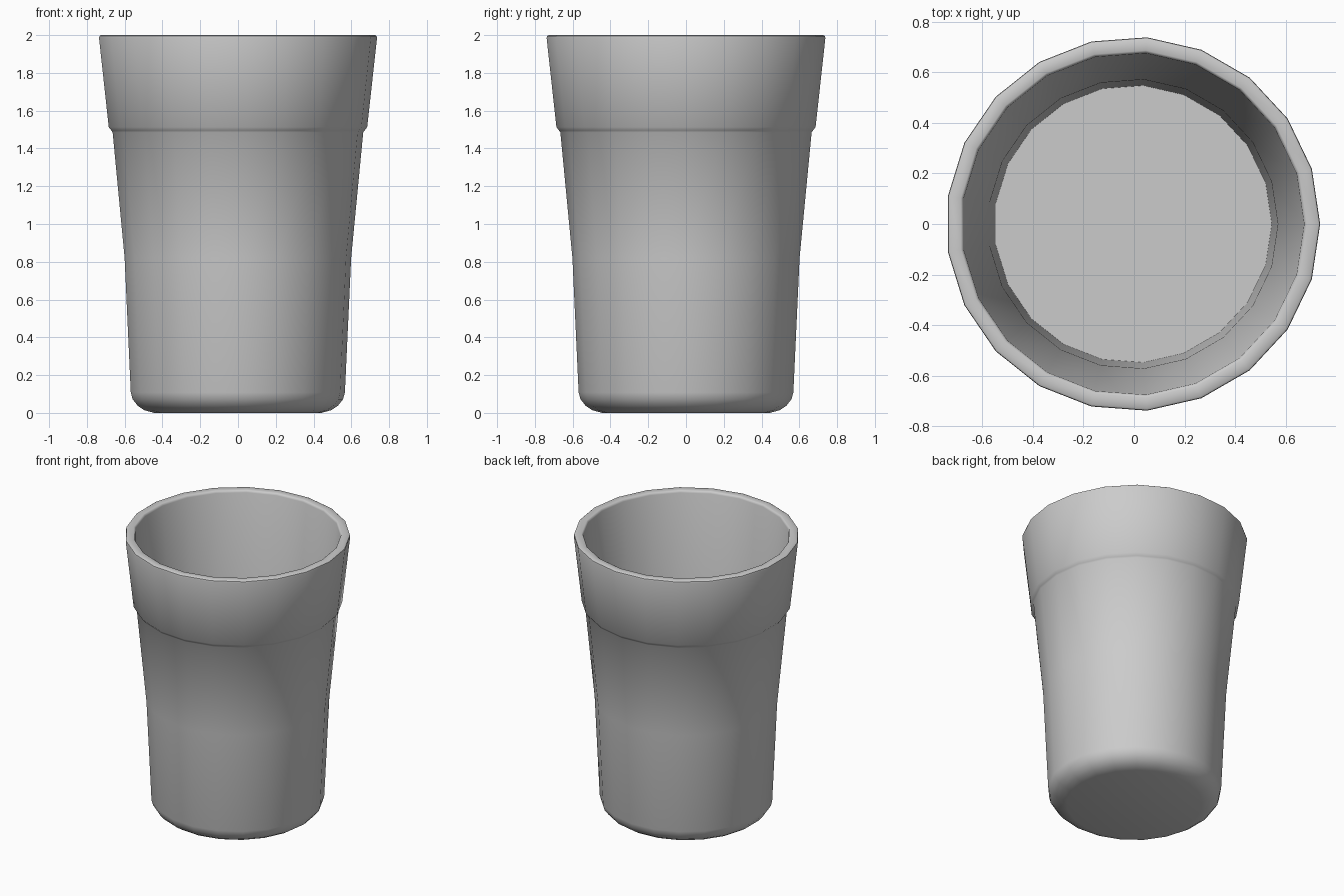
import bpy, bmesh
from math import cos, sin, tau

if "Cube" in bpy.data.objects:
    bpy.data.objects.remove(bpy.data.objects["Cube"])

SIDES = 21
SHIFT = -0.004  # recentres the odd-sided outline on x = 0

# Half profile (radius, height): underside, outer wall, rim, inner wall, inner floor
PROFILE = [
    (0.445, 0.0), (0.497, 0.014), (0.533, 0.038), (0.56, 0.072), (0.57, 0.108),
    (0.603, 0.82), (0.667, 1.485), (0.674, 1.495), (0.688, 1.513),
    (0.74, 1.985), (0.738, 1.995), (0.73, 2.0),
    (0.688, 2.0), (0.681, 1.996), (0.677, 1.985),
    (0.573, 0.82), (0.549, 0.10),
]

# Tumbler body: rings joined by quads and closed with flat caps
bm = bmesh.new()
rings = [[bm.verts.new((r * cos(tau * i / SIDES) + SHIFT, r * sin(tau * i / SIDES), z))
          for i in range(SIDES)] for r, z in PROFILE]
for a, b in zip(rings, rings[1:]):
    for i in range(SIDES):
        j = (i + 1) % SIDES
        bm.faces.new((a[i], a[j], b[j], b[i]))
bm.faces.new(rings[0][::-1])
bm.faces.new(rings[-1])
bmesh.ops.recalc_face_normals(bm, faces=bm.faces)

mesh = bpy.data.meshes.new("tumbler")
bm.to_mesh(mesh)
bm.free()
cup = bpy.data.objects.new("tumbler", mesh)
bpy.context.collection.objects.link(cup)

# Smooth walls, crisp inner floor edge
bpy.context.view_layer.objects.active = cup
cup.select_set(True)
bpy.ops.object.shade_smooth_by_angle(angle=0.8)
